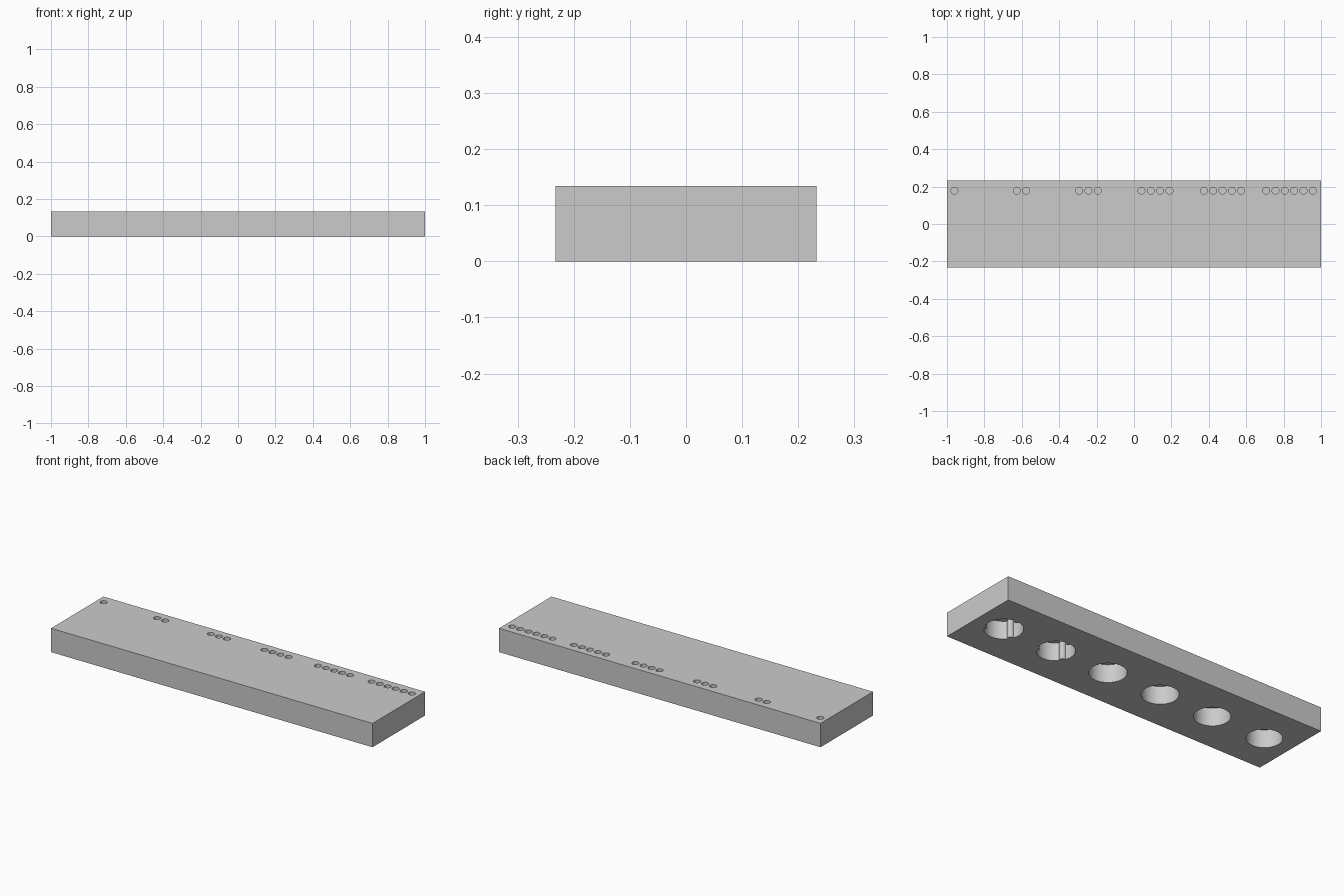
import bpy, bmesh
from math import cos, sin, sqrt, radians

cube = bpy.data.objects.get("Cube")
if cube:
    bpy.data.objects.remove(cube, do_unlink=True)

LENGTH, DEPTH, HEIGHT = 2.0, 0.466, 0.134
PITCH = LENGTH / 6

grey = bpy.data.materials.new("light_grey")
grey.use_nodes = True
colour = (0.6, 0.6, 0.6, 1)
grey.diffuse_color = colour
grey.node_tree.nodes["Principled BSDF"].inputs["Base Color"].default_value = colour


def make_object(name, bm):
    bmesh.ops.recalc_face_normals(bm, faces=bm.faces)
    mesh = bpy.data.meshes.new(name)
    bm.to_mesh(mesh)
    bm.free()
    mesh.materials.append(grey)
    obj = bpy.data.objects.new(name, mesh)
    bpy.context.collection.objects.link(obj)
    return obj


def add_prism(bm, x, y, z0, z1, steps, radius_at):
    """Upright prism whose outline is given in polar form."""
    ring = []
    for i in range(steps):
        a = 360 * i / steps
        r = radius_at(a)
        ring.append(bm.verts.new((x + r * cos(radians(a)), y + r * sin(radians(a)), z0)))
    base = bm.faces.new(ring)
    top = bmesh.ops.extrude_face_region(bm, geom=[base])["geom"]
    for v in top:
        if isinstance(v, bmesh.types.BMVert):
            v.co.z = z1


def ribbed(radius, rib):
    """Round outline with three rounded ribs pointing inward."""
    def radius_at(a):
        d = radians((a - 90 + 60) % 120 - 60)
        side = radius * sin(d)
        if abs(side) < rib:
            return min(radius, radius * cos(d) - sqrt(rib ** 2 - side ** 2))
        return radius
    return radius_at


# Solid bar
bm = bmesh.new()
bmesh.ops.create_cube(bm, size=1)
for v in bm.verts:
    v.co = (v.co.x * LENGTH, v.co.y * DEPTH, (v.co.z + 0.5) * HEIGHT)
bar = make_object("gauge_bar", bm)

# Cutters: sockets underneath, counting dimples on top
bm = bmesh.new()
for n in range(6):
    x = (n - 2.5) * PITCH
    radius = 0.09 + 0.0015 * n
    outline = ribbed(radius, 0.015) if n >= 4 else (lambda a, r=radius: r)
    add_prism(bm, x, 0, -0.05, 0.1, 180, outline)
    for k in range(n + 1):
        add_prism(bm, x - 0.127 + 0.05 * k, 0.178, HEIGHT - 0.03, HEIGHT + 0.05,
                  32, lambda a: 0.0185)
cutter = make_object("hole_cutter", bm)
cutter.hide_render = True

# Cut the holes, then drop the cutter
cut = bar.modifiers.new("holes", "BOOLEAN")
cut.operation = "DIFFERENCE"
cut.solver = "EXACT"
cut.object = cutter
bpy.ops.object.select_all(action="DESELECT")
bar.select_set(True)
bpy.context.view_layer.objects.active = bar
bpy.ops.object.modifier_apply(modifier=cut.name)
bpy.data.objects.remove(cutter, do_unlink=True)
bpy.ops.object.shade_smooth_by_angle(angle=radians(30))
